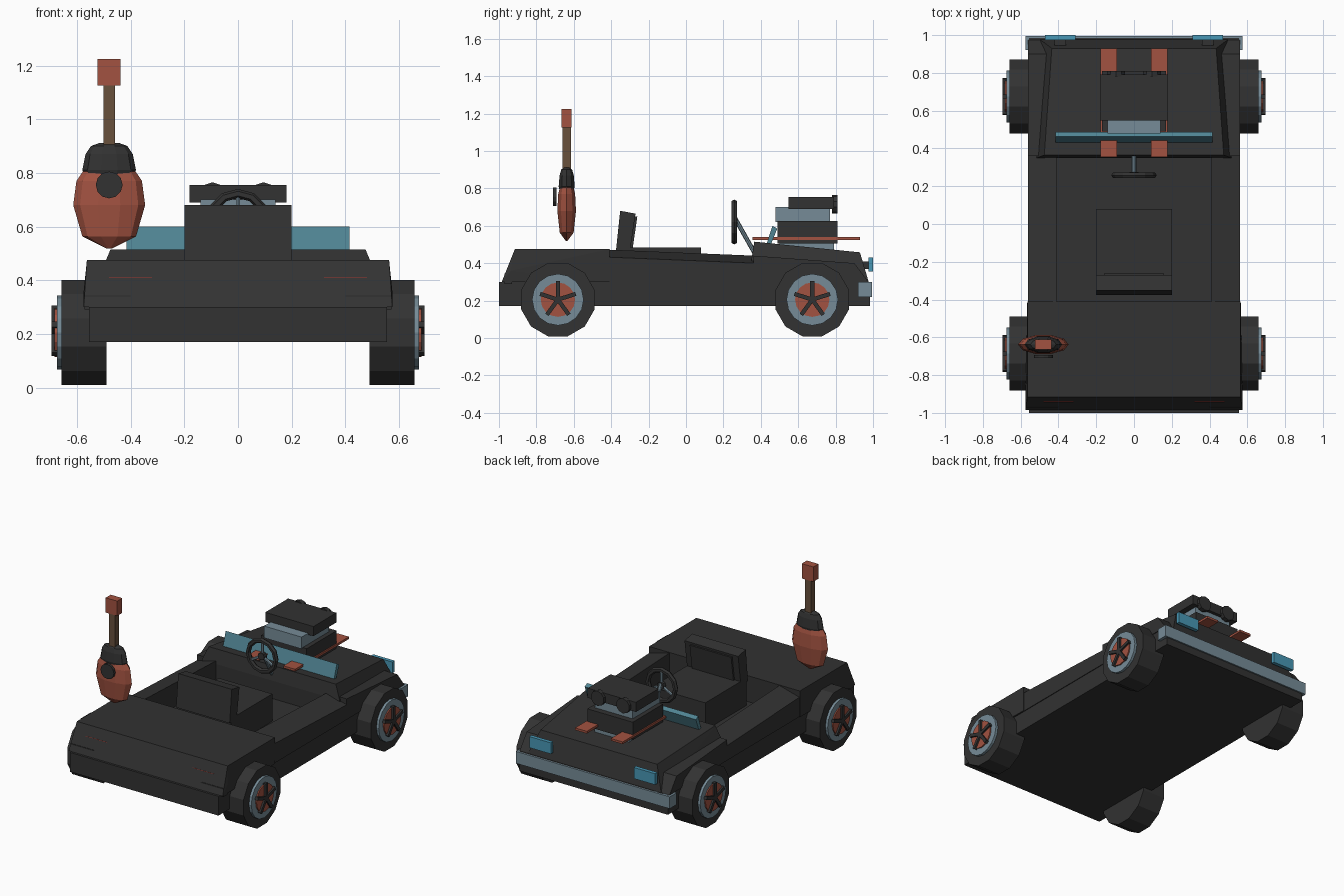
import bpy, bmesh, math
from mathutils import Vector, Matrix

if "Cube" in bpy.data.objects:
    bpy.data.objects.remove(bpy.data.objects["Cube"])


def material(name, r, g, b):
    m = bpy.data.materials.new(name)
    m.diffuse_color = (r, g, b, 1)
    m.use_nodes = True
    m.node_tree.nodes["Principled BSDF"].inputs["Base Color"].default_value = m.diffuse_color
    return m


DARK = material("charcoal", 0.032, 0.032, 0.032)
RUST = material("rust red", 0.36, 0.085, 0.052)
STEEL = material("blue grey steel", 0.18, 0.26, 0.31)
GLASS = material("teal glass", 0.08, 0.23, 0.29)
LAMP = material("lamp blue", 0.065, 0.31, 0.46)
TAIL = material("tail red", 0.40, 0.042, 0.03)
WOOD = material("brown wood", 0.14, 0.082, 0.046)


def finish(name, bm, mat):
    bmesh.ops.recalc_face_normals(bm, faces=bm.faces)
    me = bpy.data.meshes.new(name)
    bm.to_mesh(me)
    bm.free()
    me.materials.append(mat)
    ob = bpy.data.objects.new(name, me)
    bpy.context.collection.objects.link(ob)
    return ob


def hull(name, pts, mat):
    bm = bmesh.new()
    vs = [bm.verts.new(p) for p in pts]
    bmesh.ops.convex_hull(bm, input=vs)
    bmesh.ops.dissolve_limit(bm, angle_limit=0.01, verts=bm.verts, edges=bm.edges)
    return finish(name, bm, mat)


def box(name, x0, x1, y0, y1, z0, z1, mat):
    return hull(name, [(x, y, z) for x in (x0, x1) for y in (y0, y1) for z in (z0, z1)], mat)


def rod(name, a, b, r, sides, mat, turn=0.0):
    a, b = Vector(a), Vector(b)
    bm = bmesh.new()
    bmesh.ops.create_cone(bm, cap_ends=True, segments=sides, radius1=r, radius2=r, depth=(b - a).length)
    m = Matrix.Translation((a + b) / 2) @ (b - a).to_track_quat('Z', 'Y').to_matrix().to_4x4()
    bmesh.ops.transform(bm, matrix=m @ Matrix.Rotation(turn, 4, 'Z'), verts=bm.verts)
    return finish(name, bm, mat)


def rings(name, cx, cy, profile, flat, sides, mat):
    """Stack of flattened rings: profile is (radius, z)."""
    pts = [(cx + r * math.cos(2 * math.pi * i / sides), cy + flat * r * math.sin(2 * math.pi * i / sides), z)
           for r, z in profile for i in range(sides)]
    bm = bmesh.new()
    vs = [bm.verts.new(p) for p in pts]
    for k in range(len(profile) - 1):
        for i in range(sides):
            j = (i + 1) % sides
            bm.faces.new((vs[k * sides + i], vs[k * sides + j], vs[(k + 1) * sides + j], vs[(k + 1) * sides + i]))
    bm.faces.new(vs[:sides])
    bm.faces.new(vs[-sides:])
    return finish(name, bm, mat)


# body: lower tub, rear deck, cockpit sides, fenders, hood
box("lower_body", -0.555, 0.555, -1.0, 0.985, 0.17, 0.30, DARK)
deck = [(-0.985, 0.30, 0.575), (-0.935, 0.36, 0.575), (-0.915, 0.475, 0.563),
        (-0.41, 0.475, 0.563), (-0.41, 0.30, 0.565)]
hull("rear_deck", [(s * x, y, z) for y, z, x in deck for s in (-1, 1)], DARK)
for s, side in ((-1, "left"), (1, "right")):
    hull(side + "_cockpit_wall", [(s * x, y, z) for y, top in ((-0.41, 0.472), (0.37, 0.44))
                                  for x, z in ((0.41, 0.3), (0.41, top), (0.56, top - 0.04), (0.56, 0.3))], DARK)
    # small rear corner piece
    box(side + "_rear_corner", s * 0.40, s * 0.572, -0.97, -0.93, 0.29, 0.345, DARK)
fender = [(0.36, 0.30), (0.36, 0.44), (0.90, 0.40), (0.975, 0.30)]
hull("front_fenders", [(x, y, z) for y, z in fender for x in (-0.56, 0.56)], DARK)
hood = [(0.515, 0.35, 0.42), (0.515, 0.35, 0.30), (0.475, 0.365, 0.515), (0.435, 0.93, 0.458), (0.50, 0.978, 0.295)]
hull("hood", [(s * x, y, z) for x, y, z in hood for s in (-1, 1)], DARK)

# bumper and lights
box("front_bumper", -0.575, 0.575, 0.92, 0.995, 0.22, 0.30, STEEL)
for s, side in ((-1, "left"), (1, "right")):
    box(side + "_headlight", s * 0.31, s * 0.47, 0.975, 1.0, 0.355, 0.43, LAMP)
    box(side + "_headlight_mount", s * 0.36, s * 0.42, 0.93, 0.978, 0.37, 0.41, DARK)
    box(side + "_tail_light", s * 0.32, s * 0.48, -0.942, -0.915, 0.34, 0.41, TAIL)

# wheels
for s, side in ((-1, "left"), (1, "right")):
    for cy, end in ((-0.685, "rear"), (0.675, "front")):
        n, cz = side + "_" + end, 0.205
        rod(n + "_tyre", (s * 0.49, cy, cz), (s * 0.658, cy, cz), 0.203, 12, DARK, math.pi / 12)
        rod(n + "_rim", (s * 0.63, cy, cz), (s * 0.675, cy, cz), 0.138, 16, STEEL)
        rod(n + "_hub", (s * 0.64, cy, cz), (s * 0.683, cy, cz), 0.092, 16, RUST)
        for i in range(5):
            a = math.pi / 2 + i * 2 * math.pi / 5
            d, w = Vector((0, math.cos(a), math.sin(a))), Vector((0, -math.sin(a), math.cos(a)))
            c = Vector((0, cy, cz))
            hull(n + "_spoke", [c + d * r + w * k + Vector((s * x, 0, 0))
                                for r in (0, 0.1) for k in (-0.011, 0.011) for x in (0.67, 0.695)], DARK)

# seat
box("seat_base", -0.2, 0.2, -0.36, 0.08, 0.30, 0.485, DARK)
hull("seat_back", [(x, y, z) for x in (-0.2, 0.2)
                   for y, z in ((-0.375, 0.46), (-0.30, 0.46), (-0.27, 0.665), (-0.352, 0.68))], DARK)
hull("seat_back_pad", [(x, y, z) for x in (-0.155, 0.155)
                       for y, z in ((-0.31, 0.46), (-0.285, 0.48), (-0.26, 0.65), (-0.29, 0.65))], DARK)

# windscreen
hull("windscreen", [(x, y, z) for x in (-0.415, 0.415)
                    for y, z in ((0.43, 0.50), (0.452, 0.495), (0.488, 0.585), (0.462, 0.60))], GLASS)

# steering wheel
bm = bmesh.new()
R, r, n = 0.103, 0.017, 12
loops = [[bm.verts.new(((R + r * math.cos(b)) * math.cos(a), 0.258 + r * math.sin(b),
                        0.62 + (R + r * math.cos(b)) * math.sin(a)))
          for b in [j * math.pi / 3 for j in range(6)]] for a in [i * 2 * math.pi / n for i in range(n)]]
for i in range(n):
    for j in range(6):
        p, q = loops[i], loops[(i + 1) % n]
        bm.faces.new((p[j], p[(j + 1) % 6], q[(j + 1) % 6], q[j]))
finish("steering_wheel", bm, DARK)
for a in (math.pi / 2, math.radians(210), math.radians(330)):
    rod("steering_spoke", (0, 0.26, 0.62), (0.1 * math.cos(a), 0.26, 0.62 + 0.1 * math.sin(a)), 0.009, 6, STEEL)
rod("steering_hub", (0, 0.245, 0.62), (0, 0.275, 0.62), 0.025, 8, DARK)
rod("steering_column", (0, 0.265, 0.635), (0, 0.375, 0.44), 0.012, 8, STEEL)

# engine
box("engine_base", -0.13, 0.13, 0.50, 0.79, 0.44, 0.55, STEEL)
box("engine_block", -0.17, 0.17, 0.49, 0.81, 0.505, 0.625, DARK)
box("blower", -0.14, 0.14, 0.478, 0.77, 0.62, 0.70, STEEL)
box("intake_scoop", -0.18, 0.18, 0.548, 0.792, 0.69, 0.755, DARK)
for s in (-1, 1):
    rod("intake_ring", (s * 0.095, 0.78, 0.715), (s * 0.095, 0.81, 0.715), 0.05, 10, DARK)
    box("hood_stripe", s * 0.09, s * 0.178, 0.355, 0.93, 0.525, 0.54, RUST)

# stringed instrument standing over the rear deck
gx, gy = -0.48, -0.638
rings("instrument_body", gx, gy, [(0.01, 0.518), (0.10, 0.563), (0.134, 0.68), (0.122, 0.77), (0.095, 0.81)], 0.39, 10, RUST)
rings("instrument_shoulder", gx, gy, [(0.085, 0.785), (0.10, 0.81), (0.088, 0.87), (0.068, 0.90), (0.035, 0.912)], 0.45, 10, DARK)
rod("sound_hole", (gx, -0.71, 0.755), (gx, -0.693, 0.755), 0.05, 12, DARK)
box("instrument_neck", gx - 0.022, gx + 0.022, gy - 0.022, gy + 0.022, 0.90, 1.13, WOOD)
box("instrument_head", gx - 0.043, gx + 0.043, gy - 0.027, gy + 0.027, 1.125, 1.225, RUST)
